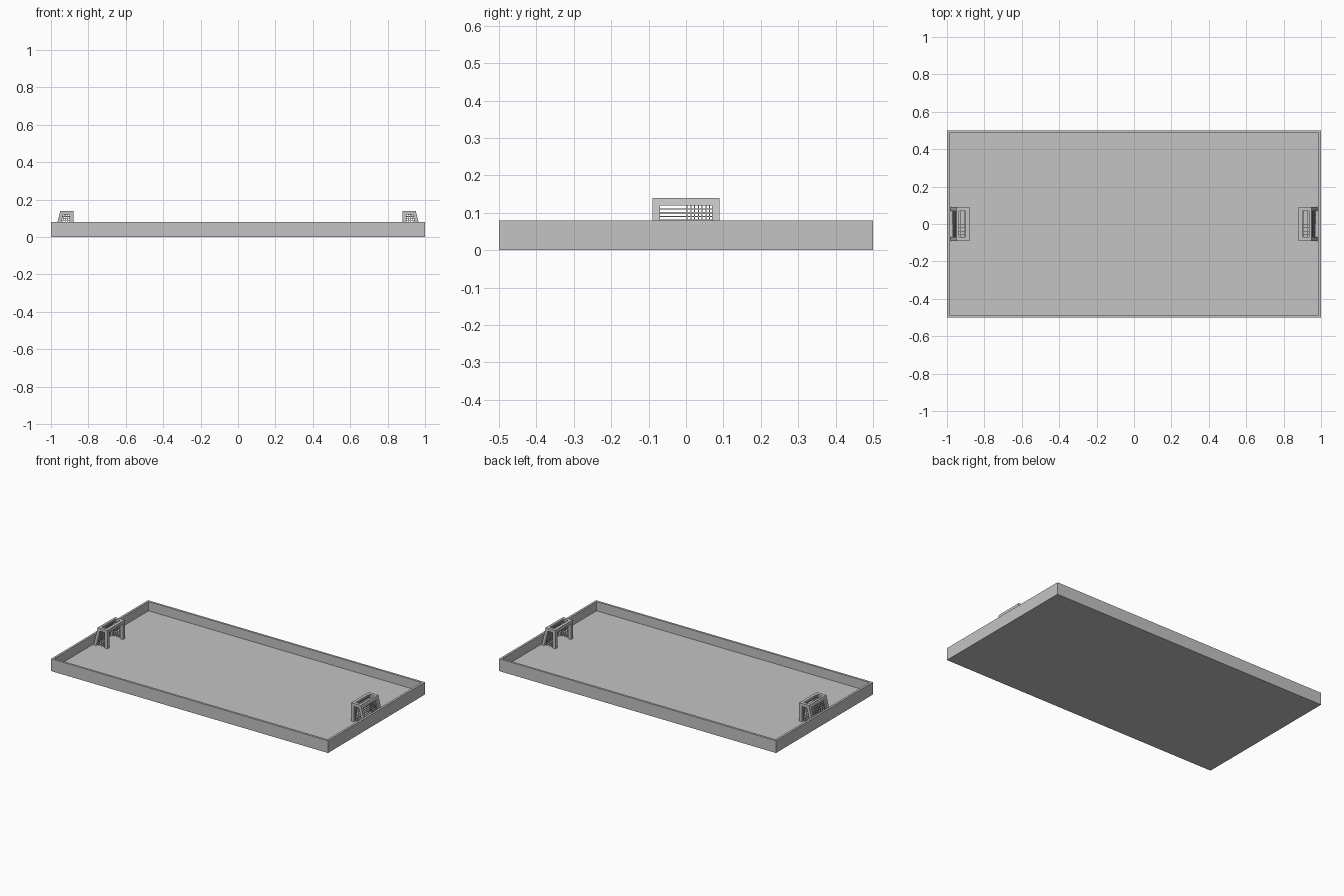
import bpy, bmesh

cube = bpy.data.objects.get("Cube")
if cube:
    bpy.data.objects.remove(cube, do_unlink=True)

# One plain grey for every part
grey = bpy.data.materials.new("plain_grey")
grey.use_nodes = True
COLOUR = (0.55, 0.55, 0.55, 1)
grey.diffuse_color = COLOUR
grey.node_tree.nodes["Principled BSDF"].inputs["Base Color"].default_value = COLOUR

FLOOR, RIM, TOP = 0.02, 0.08, 0.14   # heights
LEAN = 0.25                          # backward slope of the goal rear
HALF = 0.09                          # half width of a goal
POST = 0.02                          # frame thickness
WIRE = 0.003                         # net bar thickness


def finish(name, bm):
    bmesh.ops.recalc_face_normals(bm, faces=bm.faces)
    mesh = bpy.data.meshes.new(name)
    bm.to_mesh(mesh)
    bm.free()
    mesh.materials.append(grey)
    obj = bpy.data.objects.new(name, mesh)
    bpy.context.collection.objects.link(obj)
    return obj


def bar(bm, x, y, z, lean=(0, 0)):
    """Box between (min, max) pairs; each x end may slope outward going down."""
    verts = bmesh.ops.create_cube(bm, size=1)["verts"]
    for v in verts:
        i, j, k = (int(c > 0) for c in v.co)
        v.co = (x[i] + lean[i] * (TOP - z[k]), y[j], z[k])


def around(centre, size=WIRE):
    return centre - size / 2, centre + size / 2


def mirror(bm, side):
    for v in bm.verts:
        v.co.x *= side


# Tray: a slab whose top is inset and pushed down
bm = bmesh.new()
bar(bm, (-1, 1), (-0.5, 0.5), (0, RIM))
bmesh.ops.recalc_face_normals(bm, faces=bm.faces)
top = max(bm.faces, key=lambda f: f.calc_center_median().z)
bmesh.ops.inset_region(bm, faces=[top], thickness=0.02)
well = bmesh.ops.extrude_face_region(bm, geom=[top])["geom"]
for v in (g for g in well if isinstance(g, bmesh.types.BMVert)):
    v.co.z = FLOOR
if top.is_valid:
    bmesh.ops.delete(bm, geom=[top], context="FACES_ONLY")
finish("tray", bm)

for side, label in ((1, "left"), (-1, "right")):
    # Goal frame: posts, leaning rear posts and a slotted roof
    bm = bmesh.new()
    upright = (FLOOR, TOP - POST)
    roof = (TOP - POST, TOP)
    for s in (-1, 1):
        y = tuple(sorted((s * HALF, s * (HALF - POST))))
        bar(bm, (0.88, 0.90), y, upright)
        bar(bm, (0.93, 0.95), y, upright, (LEAN, LEAN))
        bar(bm, (0.88, 0.95), y, roof, (0, LEAN))
    inner = (POST - HALF, HALF - POST)
    bar(bm, (0.88, 0.90), inner, roof)
    bar(bm, (0.935, 0.95), inner, roof, (0, LEAN))
    mirror(bm, side)
    finish(label + "_goal_frame", bm)

    # Goal net: slats across the rear, sides and roof slot
    bm = bmesh.new()
    for n in range(1, 10):
        z = around(FLOOR + n * 0.01)
        bar(bm, (0.939, 0.942), inner, z, (LEAN, LEAN))
        for s in (-1, 1):
            bar(bm, (0.895, 0.935), around(s * 0.08), z, (0, LEAN))
    for n in range(7):
        bar(bm, (0.939, 0.942), around(0.003 + n * 0.01), upright, (LEAN, LEAN))
    for n in range(1, 4):
        slope = LEAN * n / 4
        for s in (-1, 1):
            bar(bm, around(0.90 + n * 0.0085), around(s * 0.08), upright, (slope, slope))
    for n in range(4):
        bar(bm, (0.90, 0.935), around(-0.003 - n * 0.018), around(TOP - 0.01))
    for x in (0.905, 0.93):
        bar(bm, around(x), inner, around(TOP - 0.01))
    mirror(bm, side)
    finish(label + "_goal_net", bm)
